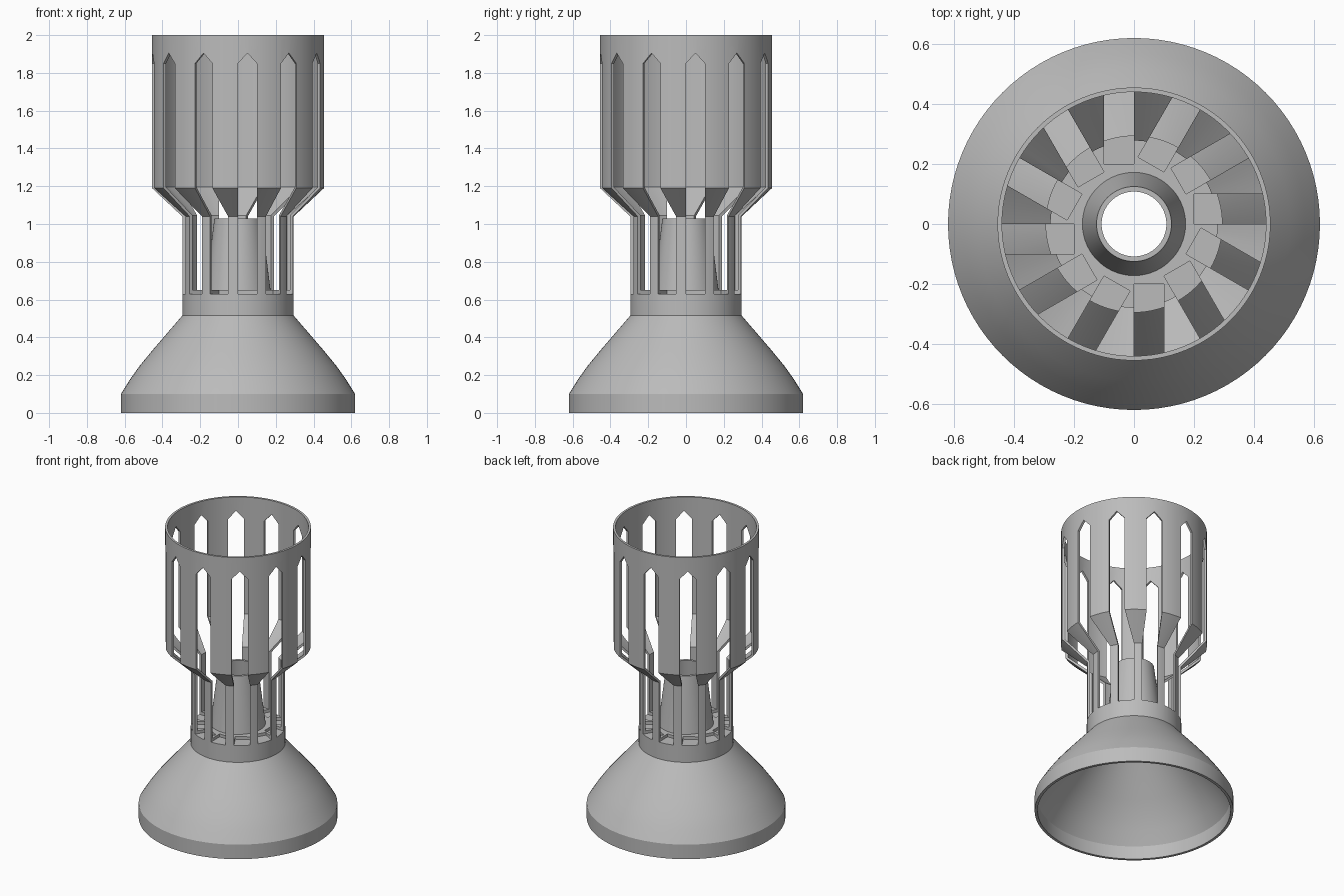
import bpy, bmesh, math
from mathutils import Matrix, Vector

cube = bpy.data.objects.get("Cube")
if cube:
    bpy.data.objects.remove(cube, do_unlink=True)

SEGMENTS = 96
SLOTS = 12

grey = bpy.data.materials.new("plain grey")
grey.use_nodes = True
colour = (0.5, 0.5, 0.5, 1)
grey.diffuse_color = colour
grey.node_tree.nodes["Principled BSDF"].inputs["Base Color"].default_value = colour


def add_object(name, bm):
    bmesh.ops.recalc_face_normals(bm, faces=bm.faces)
    mesh = bpy.data.meshes.new(name)
    bm.to_mesh(mesh)
    bm.free()
    mesh.materials.append(grey)
    obj = bpy.data.objects.new(name, mesh)
    bpy.context.collection.objects.link(obj)
    return obj


def revolve(name, profile):
    """Spin a closed (radius, height) profile around the z axis."""
    bm = bmesh.new()
    rings = []
    for i in range(SEGMENTS):
        a = math.tau * i / SEGMENTS
        rings.append([bm.verts.new((r * math.cos(a), r * math.sin(a), z)) for r, z in profile])
    n = len(profile)
    for i, ring in enumerate(rings):
        after = rings[(i + 1) % SEGMENTS]
        for j in range(n):
            k = (j + 1) % n
            bm.faces.new((ring[j], after[j], after[k], ring[k]))
    return add_object(name, bm)


# Flared base, waist, cup and hollow nozzle share one wall section
outside = [(0.62, 0), (0.62, 0.1), (0.57, 0.18), (0.52, 0.25), (0.45, 0.335),
           (0.295, 0.515), (0.295, 1.04), (0.455, 1.19), (0.455, 2)]
cup_inside = [(0.44, 2), (0.44, 1.195), (0.278, 1.045), (0.278, 0.65)]
nozzle = [(0.172, 0.65), (0.125, 1.03), (0.108, 1.03), (0.152, 0.63)]
base_inside = [(0.27, 0.5), (0.43, 0.325), (0.5, 0.24), (0.55, 0.17), (0.602, 0.09), (0.602, 0)]
body = revolve("slotted_cup_on_base", outside + cup_inside + nozzle + base_inside)

# Pointed slot cutters, each with one side on a radial line
bm = bmesh.new()
outline = [(0, 0.63), (0.1, 0.63), (0.1, 1.85), (0.05, 1.905), (0, 1.85)]
for i in range(SLOTS):
    turn = Matrix.Rotation(math.tau * i / SLOTS, 3, 'Z')
    face = bm.faces.new([bm.verts.new(turn @ Vector((x, -0.2, z))) for x, z in outline])
    pushed = bmesh.ops.extrude_face_region(bm, geom=[face], use_keep_orig=True)
    moved = [v for v in pushed["geom"] if isinstance(v, bmesh.types.BMVert)]
    bmesh.ops.translate(bm, verts=moved, vec=turn @ Vector((0, -0.35, 0)))
cutter = add_object("slot_cutter", bm)
cutter.hide_render = True

# Cut the slots
cut = body.modifiers.new("slots", 'BOOLEAN')
cut.operation = 'DIFFERENCE'
cut.solver = 'EXACT'
cut.object = cutter
bpy.ops.object.select_all(action='DESELECT')
bpy.context.view_layer.objects.active = body
body.select_set(True)
bpy.ops.object.modifier_apply(modifier=cut.name)
bpy.data.objects.remove(cutter, do_unlink=True)
bpy.ops.object.shade_smooth_by_angle(angle=math.radians(25))
